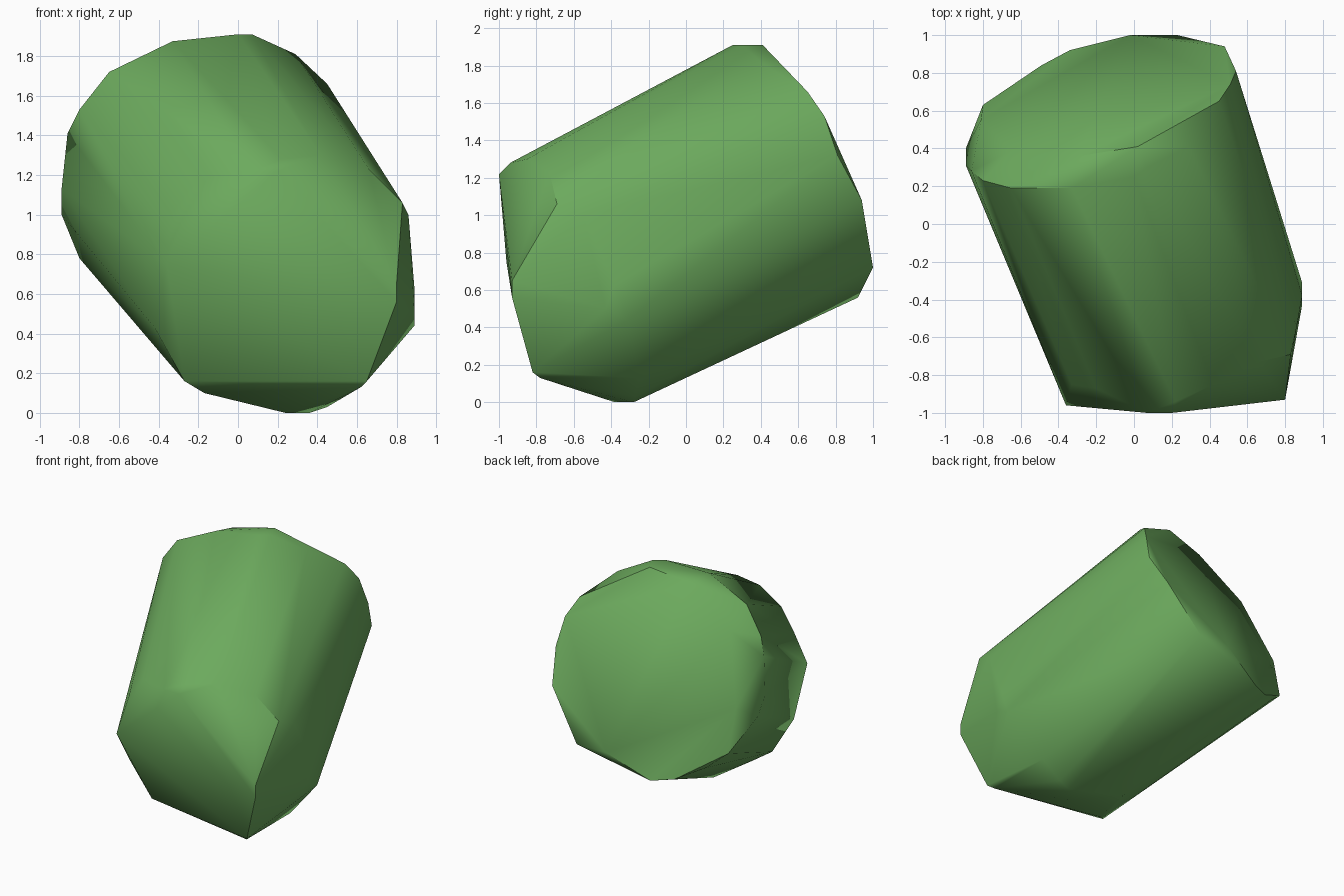
import bpy, bmesh, math

cube = bpy.data.objects.get("Cube")
if cube:
    bpy.data.objects.remove(cube, do_unlink=True)

# Single green material
green = bpy.data.materials.new("leaf_green")
green.use_nodes = True
colour = (0.15, 0.40, 0.11, 1)
green.diffuse_color = colour
bsdf = green.node_tree.nodes["Principled BSDF"]
bsdf.inputs["Base Color"].default_value = colour
bsdf.inputs["Roughness"].default_value = 0.8

# Rim of the raised back end, going round from the top
back_rim = [
    (0.00, 0.25, 1.91), (0.07, 0.30, 1.91), (0.29, 0.41, 1.81),
    (0.45, 0.65, 1.66), (0.51, 0.74, 1.53), (0.54, 0.81, 1.32),
    (0.48, 0.94, 1.08), (0.23, 1.00, 0.72), (-0.02, 1.00, 0.72),
    (-0.34, 0.92, 0.56), (-0.49, 0.84, 0.58), (-0.66, 0.70, 0.66),
    (-0.80, 0.63, 0.78), (-0.89, 0.40, 1.00), (-0.89, 0.31, 1.13),
    (-0.86, 0.28, 1.41), (-0.80, 0.23, 1.53), (-0.65, 0.19, 1.72),
    (-0.33, 0.19, 1.875),
]

# Ridge that lifts the back end slightly above its rim
back_ridge = [
    (0.02, 0.41, 1.91), (-0.29, 0.36, 1.85),
    (-0.65, 0.39, 1.59), (-0.81, 0.55, 1.10),
]

# Chipped front face
front_face = [
    (0.07, -1.00, 1.22), (0.20, -1.00, 1.22), (0.80, -0.93, 0.65),
    (0.80, -0.93, 0.56), (0.65, -0.82, 0.16), (0.62, -0.78, 0.13),
    (-0.27, -0.66, 0.16), (-0.36, -0.96, 0.75),
]

# Shoulder where the tilted body breaks towards the front face
shoulder = [
    (0.22, -0.94, 1.28), (0.42, -0.85, 1.30), (0.66, -0.73, 1.23),
    (0.83, -0.69, 1.06), (0.86, -0.55, 1.00), (0.89, -0.38, 0.63),
    (0.89, -0.43, 0.50), (0.89, -0.31, 0.44), (0.62, -0.25, 0.13),
    (0.45, -0.27, 0.03), (0.36, -0.28, 0.00), (0.24, -0.38, 0.00),
    (-0.08, -0.22, 0.08), (-0.17, -0.57, 0.10), (-0.42, -0.71, 0.43),
    (-0.33, -0.85, 1.01), (-0.20, -0.87, 1.18),
]

# Stretch one faceted skin over the outlines
bm = bmesh.new()
for point in back_rim + back_ridge + front_face + shoulder:
    bm.verts.new(point)
bmesh.ops.convex_hull(bm, input=bm.verts[:])
loose = [v for v in bm.verts if not v.link_faces]
bmesh.ops.delete(bm, geom=loose, context="VERTS")
bmesh.ops.recalc_face_normals(bm, faces=bm.faces[:])

mesh = bpy.data.meshes.new("tilted_stump")
bm.to_mesh(mesh)
bm.free()
mesh.materials.append(green)
stump = bpy.data.objects.new("tilted_stump", mesh)
bpy.context.collection.objects.link(stump)

# Soft rounded sides with crisp ends
bpy.ops.object.select_all(action="DESELECT")
stump.select_set(True)
bpy.context.view_layer.objects.active = stump
bpy.ops.object.shade_smooth_by_angle(angle=math.radians(38))
